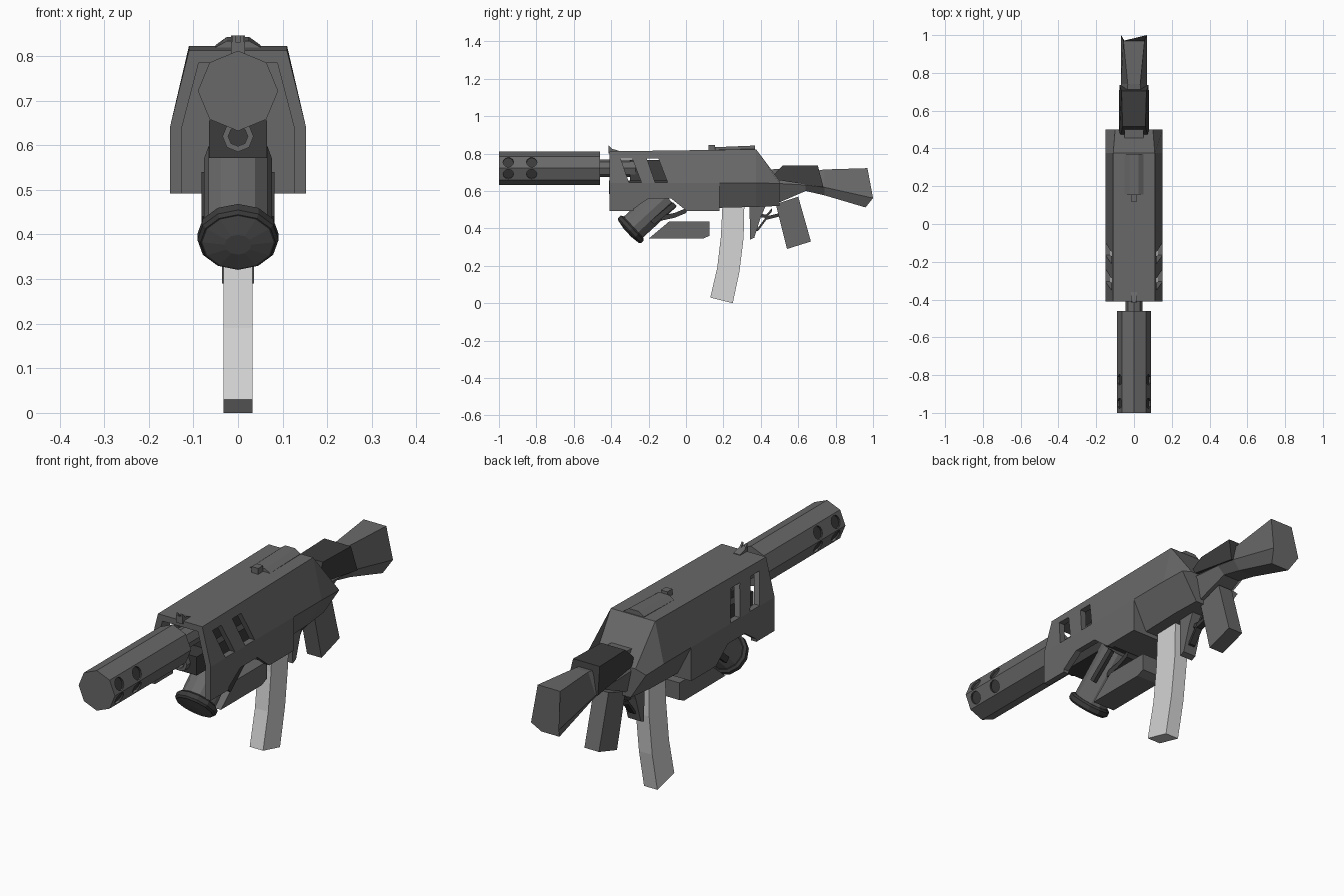
import bpy, bmesh, math
from mathutils import Vector, Matrix

cube = bpy.data.objects.get("Cube")
if cube:
    bpy.data.objects.remove(cube, do_unlink=True)


def material(name, value):
    m = bpy.data.materials.new(name)
    m.use_nodes = True
    color = (value, value, value, 1)
    m.diffuse_color = color
    m.node_tree.nodes["Principled BSDF"].inputs["Base Color"].default_value = color
    return m


GREY = material("gunmetal grey", 0.14)
DARK = material("dark grey", 0.045)
LIGHT = material("pale grey", 0.66)


def finish(bm, name, mat):
    bmesh.ops.recalc_face_normals(bm, faces=bm.faces[:])
    mesh = bpy.data.meshes.new(name)
    bm.to_mesh(mesh)
    bm.free()
    mesh.materials.append(mat)
    ob = bpy.data.objects.new(name, mesh)
    bpy.context.collection.objects.link(ob)
    return ob


def bridge(name, rings, mat):
    """Skin a chain of equal rings and cap both ends."""
    bm = bmesh.new()
    vs = [[bm.verts.new(p) for p in ring] for ring in rings]
    n = len(vs[0])
    for a, b in zip(vs, vs[1:]):
        for i in range(n):
            j = (i + 1) % n
            bm.faces.new((a[i], a[j], b[j], b[i]))
    bm.faces.new(vs[0])
    bm.faces.new(vs[-1])
    return finish(bm, name, mat)


def loft(name, sections, mat=GREY):
    """Each section is its +x half, top to bottom, mirrored to -x."""
    rings = [list(s) + [(-x, y, z) for x, y, z in reversed(s)] for s in sections]
    return bridge(name, rings, mat)


def at(y, *pts):
    return [(x, y, z) for x, z in pts]


def prism(name, outline, half, mat=GREY, x=0):
    """Side outline in (y, z) extruded across x."""
    return bridge(name, [[(x + s * half, y, z) for y, z in outline] for s in (-1, 1)], mat)


def box(name, x, y0, y1, z0, z1, mat=GREY, cx=0):
    return prism(name, [(y0, z0), (y1, z0), (y1, z1), (y0, z1)], x, mat, cx)


def tube(name, profile, start, axis, sides, mat=GREY):
    """Lathe of (distance along axis, radius) pairs."""
    rot = Vector(axis).to_track_quat('Z', 'X')
    rings = []
    for d, r in profile:
        ring = []
        for i in range(sides):
            a = 2 * math.pi * i / sides
            ring.append(Vector(start) + rot @ Vector((r * math.cos(a), r * math.sin(a), d)))
        rings.append(ring)
    return bridge(name, rings, mat)


def cut(target, cutter):
    cutter.hide_render = True
    mod = target.modifiers.new("cut", 'BOOLEAN')
    mod.operation = 'DIFFERENCE'
    mod.solver = 'EXACT'
    mod.object = cutter
    bpy.context.view_layer.objects.active = target
    bpy.ops.object.modifier_apply(modifier=mod.name)
    bpy.data.objects.remove(cutter, do_unlink=True)


# Suppressor with shallow dark vent holes on the four side faces
AXIS_Z = 0.722
suppressor = tube("suppressor", [(0, 0.09), (0.54, 0.09)], (0, -1, AXIS_Z), (0, 1, 0), 8)
for y in (-0.95, -0.825):
    for side in (0, 180):
        for tilt in (-22.5, 22.5):
            a = math.radians(side + tilt)
            d = Vector((math.cos(a), 0, math.sin(a)))
            cut(suppressor, tube("vent_cutter", [(0, 0.028), (0.04, 0.028)],
                                 Vector((0, y, AXIS_Z)) + d * 0.075, d, 12))
suppressor.data.materials.clear()
suppressor.data.materials.append(GREY)
suppressor.data.materials.append(DARK)
for f in suppressor.data.polygons:
    c = f.center
    inside = math.hypot(c.x, c.z - AXIS_Z) < 0.0815 and -0.99 < c.y < -0.75
    f.material_index = 1 if inside else 0

# Barrel, its inner block and the tube below it
tube("barrel", [(0, 0.046), (0.2, 0.046)], (0, -0.47, AXIS_Z), (0, 1, 0), 8)
box("inner_barrel_block", 0.03, -0.3, 0.02, 0.64, 0.765, DARK)
box("gas_block", 0.065, -0.385, 0.02, 0.572, 0.655, DARK)
gas = tube("gas_tube", [(0, 0.035), (0.1, 0.035)], (0, -0.412, 0.62), (0, 1, 0), 8)
cut(gas, tube("bore_cutter", [(0, 0.022), (0.06, 0.022)], (0, -0.43, 0.62), (0, 1, 0), 8))

# Front shroud: hollow and open below, with an arch and slanted side slots
shroud = loft("front_shroud", [
    at(-0.41, (0.11, 0.812), (0.152, 0.643), (0.152, 0.492)),
    at(0.18, (0.11, 0.82), (0.152, 0.643), (0.152, 0.492))])
cut(shroud, loft("cavity_cutter", [
    at(y, (0.088, 0.785), (0.125, 0.643), (0.125, 0.4)) for y in (-0.5, 0.02)]))
cut(shroud, prism("arch_cutter", [(-0.29, 0.4), (-0.28, 0.505), (-0.2, 0.56),
                                  (-0.08, 0.56), (0.005, 0.492), (0.01, 0.4)], 0.3))
for y in (-0.35, -0.21):
    cut(shroud, prism("slot_cutter", [(y, 0.775), (y + 0.062, 0.775),
                                      (y + 0.112, 0.645), (y + 0.045, 0.645)], 0.3))

# Rear receiver with chamfered underside and sloped back
loft("rear_receiver", [
    at(0.18, (0.11, 0.82), (0.152, 0.643), (0.085, 0.51)),
    at(0.375, (0.11, 0.823), (0.152, 0.643), (0.085, 0.515)),
    at(0.5, (0.1, 0.655), (0.152, 0.64), (0.075, 0.52))])

# Raised top cover and sights
loft("top_cover", [
    at(0.155, (0.025, 0.834), (0.05, 0.82), (0.05, 0.79)),
    at(0.37, (0.025, 0.843), (0.05, 0.825), (0.05, 0.79))])
box("rear_sight", 0.016, 0.12, 0.155, 0.81, 0.846)
prism("front_sight_base", [(-0.415, 0.8), (-0.415, 0.832), (-0.36, 0.815), (-0.36, 0.8)], 0.016)
for side in (-1, 1):
    prism("front_sight_post", [(-0.415, 0.815), (-0.415, 0.846), (-0.385, 0.815)],
          0.004, x=side * 0.01)

# Stock, neck and cheek pad
loft("stock", [
    at(0.46, (0.035, 0.69), (0.08, 0.642), (0.055, 0.522)),
    at(0.64, (0.035, 0.7), (0.074, 0.632), (0.04, 0.6)),
    at(0.74, (0.033, 0.715), (0.07, 0.62), (0.04, 0.577)),
    [(0.056, 0.97, 0.722), (0.068, 1.0, 0.562), (0.045, 0.96, 0.512)]])
prism("stock_neck", [(0.35, 0.8), (0.39, 0.785), (0.45, 0.715), (0.52, 0.72),
                     (0.52, 0.62), (0.35, 0.62)], 0.05)
loft("cheek_pad", [
    [(0.06, 0.515, 0.735), (0.079, 0.45, 0.665)],
    [(0.066, 0.705, 0.735), (0.078, 0.735, 0.62)]], DARK)

# Curved magazine
magazine = bridge("magazine", [
    [(-0.033, a, za), (0.033, a, za), (0.033, b, zb), (-0.033, b, zb)]
    for a, za, b, zb in ((0.195, 0.53, 0.312, 0.53), (0.187, 0.36, 0.308, 0.35),
                         (0.167, 0.19, 0.286, 0.17), (0.13, 0.03, 0.25, 0))], LIGHT)

# Pistol grip and trigger group
prism("pistol_grip", [(0.48, 0.53), (0.6, 0.57), (0.668, 0.33), (0.54, 0.29)], 0.036)
prism("trigger_housing", [(0.34, 0.53), (0.342, 0.34), (0.365, 0.35),
                          (0.4, 0.46), (0.43, 0.53)], 0.032)


def bar(name, points, half, thick, mat):
    """Flat bar following a path in (y, z)."""
    edge = [(y, z + thick) for y, z in points]
    edge += [(y, z - thick) for y, z in reversed(points)]
    return prism(name, edge, half, mat)


bar("trigger_guard", [(0.355, 0.39), (0.385, 0.395), (0.43, 0.455), (0.51, 0.475)], 0.015, 0.009, DARK)
bar("trigger", [(0.38, 0.47), (0.43, 0.465), (0.46, 0.5)], 0.008, 0.009, DARK)

# Tilted lamp: body, dark bezel and faceted lens
lamp_axis = Vector((0, -0.74, -0.68)).normalized()
lens = Vector((0, -0.302, 0.388))
tube("lamp_body", [(0, 0.076), (0.27, 0.076)], lens, -lamp_axis, 12)
tube("lamp_bezel", [(-0.008, 0.084), (0.0, 0.091), (0.02, 0.091), (0.028, 0.08)],
     lens, -lamp_axis, 12, DARK)
tube("lamp_lens", [(0, 0.083), (0.008, 0.08), (0.016, 0.03)], lens, lamp_axis, 12)
for side in (-1, 1):
    prism("lamp_strut", [(-0.19, 0.44), (-0.07, 0.54), (-0.05, 0.52), (-0.17, 0.42)],
          0.008, DARK, side * 0.074)

# Foregrip block and its hooked bracket
prism("foregrip", [(-0.2, 0.345), (0.09, 0.345), (0.125, 0.36), (0.125, 0.437), (-0.09, 0.437)], 0.055)
bar("foregrip_bracket", [(-0.13, 0.455), (-0.06, 0.47), (0.0, 0.495), (0.02, 0.53)], 0.04, 0.013, DARK)
